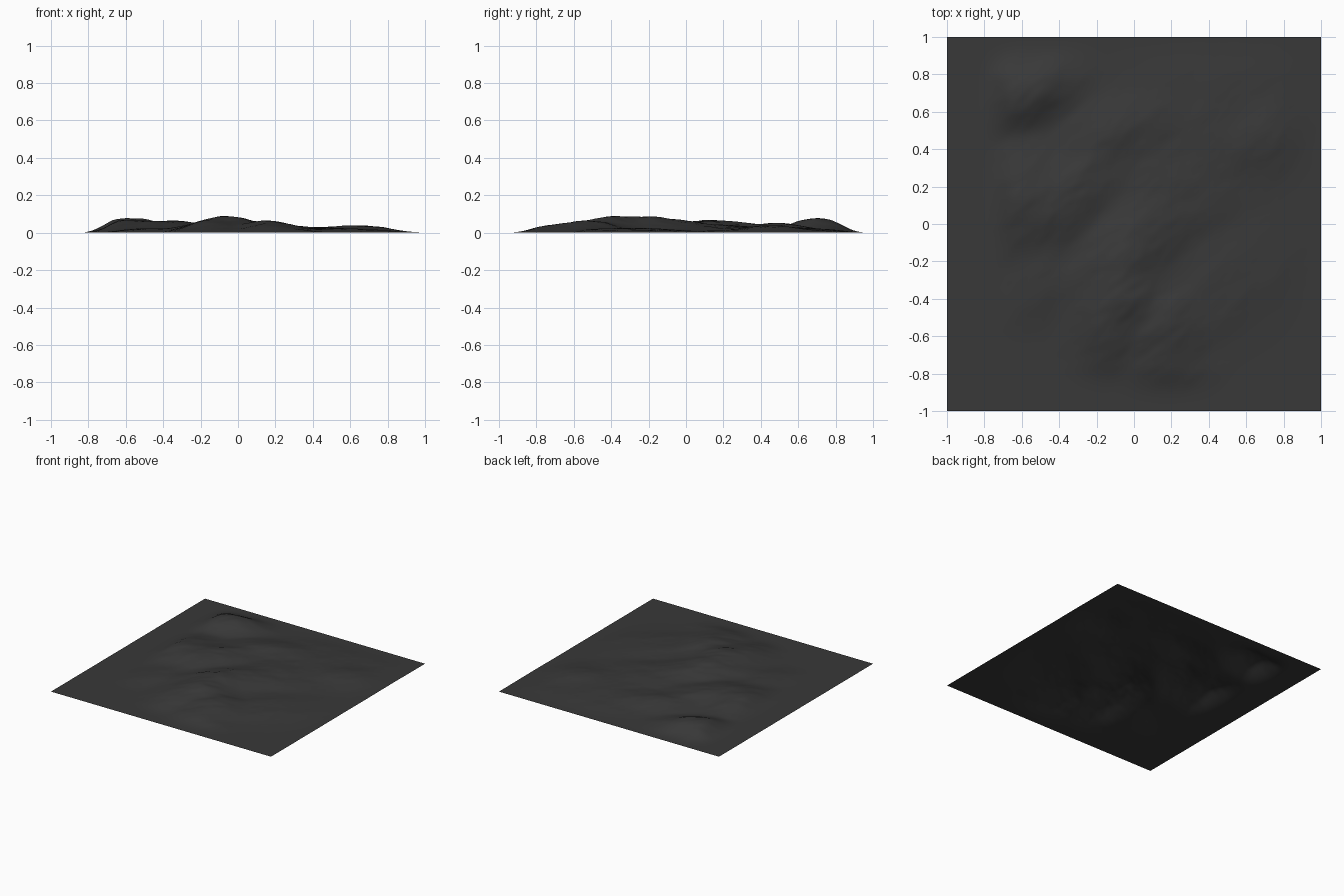
import bpy, bmesh, math
from mathutils import Vector, noise

# Hills: x, y, height, length, width, direction of the long axis in degrees
HILLS = [
    (-0.59, 0.71, 0.083, 0.20, 0.13, 25),    # north-west knoll
    (-0.40, 0.12, 0.066, 0.24, 0.15, 40),    # west ridge
    (-0.60, 0.17, 0.066, 0.19, 0.13, 80),
    (-0.25, 0.27, 0.048, 0.20, 0.12, 40),
    (-0.03, -0.14, 0.086, 0.25, 0.14, 45),   # central ridge
    (-0.06, -0.40, 0.080, 0.20, 0.15, 60),
    (-0.15, -0.56, 0.055, 0.14, 0.12, 90),
    (0.16, -0.56, 0.070, 0.17, 0.14, 60),    # southern foot
    (0.20, -0.75, 0.030, 0.15, 0.12, 0),
    (-0.50, -0.30, 0.028, 0.17, 0.12, 60),
    (-0.07, 0.50, 0.050, 0.25, 0.13, 20),    # northern swells
    (0.20, 0.15, 0.043, 0.30, 0.20, 40),
    (0.65, 0.44, 0.040, 0.21, 0.14, 30),     # eastern swell
    (0.50, -0.30, 0.028, 0.30, 0.20, 40),
    (0.25, 0.40, 0.030, 0.50, 0.35, 45),     # broad back slope
]


def smooth(t):
    t = max(0.0, min(1.0, t))
    return t * t * (3 - 2 * t)


def height(x, y):
    total = 0.0
    for cx, cy, h, length, width, angle in HILLS:
        a = math.radians(angle)
        u = ((x - cx) * math.cos(a) + (y - cy) * math.sin(a)) / length
        v = ((y - cy) * math.cos(a) - (x - cx) * math.sin(a)) / width
        total += (h * math.exp(-0.5 * (u * u + v * v))) ** 3
    z = total ** (1 / 3)
    # erosion detail stretched along the north-east grain
    p = Vector(((x + y) * 2.2, (y - x) * 4.5, 0.3))
    z *= 1 + 0.15 * noise.fractal(p, 0.9, 2.0, 3)
    # level the ground towards the tile edges and the flat western strip
    fade = smooth((1 - abs(y)) / 0.24) * smooth((x + 0.85) / 0.22)
    fade *= 0.25 + 0.75 * smooth((1 - x) / 0.25)
    return max(0.0, z - 0.003) * fade


# Terrain sheet
bm = bmesh.new()
bmesh.ops.create_grid(bm, x_segments=128, y_segments=128, size=1)
for v in bm.verts:
    v.co.z = height(v.co.x, v.co.y)
for f in bm.faces:
    f.smooth = True
mesh = bpy.data.meshes.new("terrain")
bm.to_mesh(mesh)
bm.free()
terrain = bpy.data.objects.new("terrain", mesh)
bpy.context.collection.objects.link(terrain)

# Dark ground colour
mat = bpy.data.materials.new("dark_ground")
mat.diffuse_color = (0.04, 0.04, 0.04, 1)
mesh.materials.append(mat)
